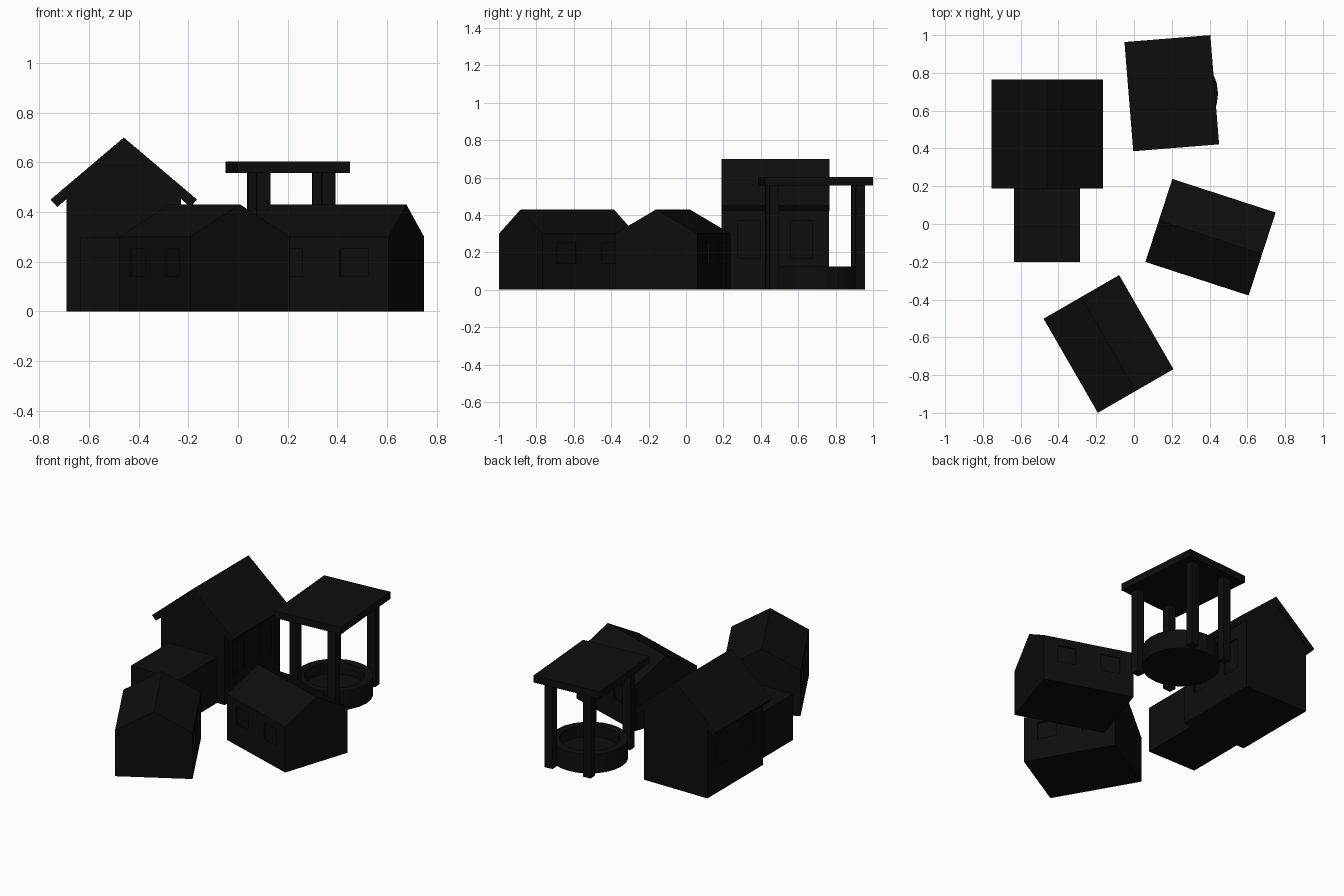
import bpy, bmesh, math
from mathutils import Matrix, Vector

if "Cube" in bpy.data.objects:
    bpy.data.objects.remove(bpy.data.objects["Cube"])

dark = bpy.data.materials.new("dark")
dark.diffuse_color = (0.004, 0.004, 0.004, 1)
dark.use_nodes = True
dark.node_tree.nodes["Principled BSDF"].inputs["Base Color"].default_value = dark.diffuse_color


def finish(name, bm, loc=(0, 0, 0), rot=0):
    bmesh.ops.recalc_face_normals(bm, faces=bm.faces)
    me = bpy.data.meshes.new(name)
    bm.to_mesh(me)
    bm.free()
    me.materials.append(dark)
    ob = bpy.data.objects.new(name, me)
    bpy.context.collection.objects.link(ob)
    ob.location = loc
    ob.rotation_euler.z = math.radians(rot)
    return ob


def add_box(bm, centre, size):
    bmesh.ops.create_cube(bm, size=1, matrix=Matrix.Translation(centre) @ Matrix.Diagonal((*size, 1)))


def box(name, centre, size, loc=(0, 0, 0), rot=0):
    bm = bmesh.new()
    add_box(bm, centre, size)
    return finish(name, bm, loc, rot)


def prism(name, profile, length, loc, rot):
    # xz profile extruded along local y, centred
    bm = bmesh.new()
    f = bm.faces.new([bm.verts.new((x, -length / 2, z)) for x, z in profile])
    ext = bmesh.ops.extrude_face_region(bm, geom=[f])
    verts = [v for v in ext["geom"] if isinstance(v, bmesh.types.BMVert)]
    bmesh.ops.translate(bm, verts=verts, vec=(0, length, 0))
    return finish(name, bm, loc, rot)


def house(name, loc, rot, half, wall, ridge, length, win_z, win_size):
    body = prism(name, [(-half, 0), (half, 0), (half, wall), (0, ridge), (-half, wall)], length, loc, rot)
    # shallow window recesses, two on each long wall
    bm = bmesh.new()
    for sx in (-1, 1):
        for sy in (-1, 1):
            add_box(bm, (sx * half, sy * 0.14, win_z), (0.02, *win_size))
    cutter = finish(name + "_window_cutter", bm, loc, rot)
    cutter.hide_render = True
    cutter.hide_viewport = True
    mod = body.modifiers.new("windows", "BOOLEAN")
    mod.operation = "DIFFERENCE"
    mod.object = cutter
    mod.solver = "EXACT"


# two small houses
house("east_cottage", (0.405, -0.07, 0), 72, 0.231, 0.3, 0.43, 0.575, 0.195, (0.12, 0.11))
house("south_cottage", (-0.135, -0.635, 0), 30, 0.231, 0.3, 0.43, 0.575, 0.195, (0.12, 0.11))

# main house with overhanging roof and front annex
house("main_house", (-0.46, 0.4775, 0), 0, 0.23, 0.47, 0.665, 0.573, 0.27, (0.12, 0.2))
prism("main_roof", [(0, 0.70), (0.295, 0.45), (0.268, 0.42), (0, 0.648), (-0.268, 0.42), (-0.295, 0.45)],
      0.577, (-0.46, 0.4775, 0), 0)
box("annex", (-0.46, 0, 0.15), (0.35, 0.40, 0.30))

# well: basin turned from a profile
well = (0.215, 0.69, 0)
bm = bmesh.new()
pts = [(0, 0), (0.23, 0), (0.23, 0.125), (0.18, 0.125), (0.18, 0.05), (0, 0.05)]
vs = [bm.verts.new((r, 0, z)) for r, z in pts]
es = [bm.edges.new(p) for p in zip(vs, vs[1:])]
bmesh.ops.spin(bm, geom=vs + es, cent=(0, 0, 0), axis=(0, 0, 1), angle=2 * math.pi, steps=24)
bmesh.ops.remove_doubles(bm, verts=bm.verts, dist=1e-4)
bmesh.ops.dissolve_degenerate(bm, edges=bm.edges, dist=1e-5)
finish("well_basin", bm, well)

# well posts and flat canopy
for i, (sx, sy) in enumerate([(-1, -1), (1, -1), (1, 1), (-1, 1)]):
    box(f"well_post_{i + 1}", (sx * 0.131, sy * 0.231, 0.28), (0.055, 0.05, 0.56), well, 4.5)
box("well_canopy", (0, 0, 0.58), (0.456, 0.58, 0.046), (0.2, 0.6925, 0), 4.6)
